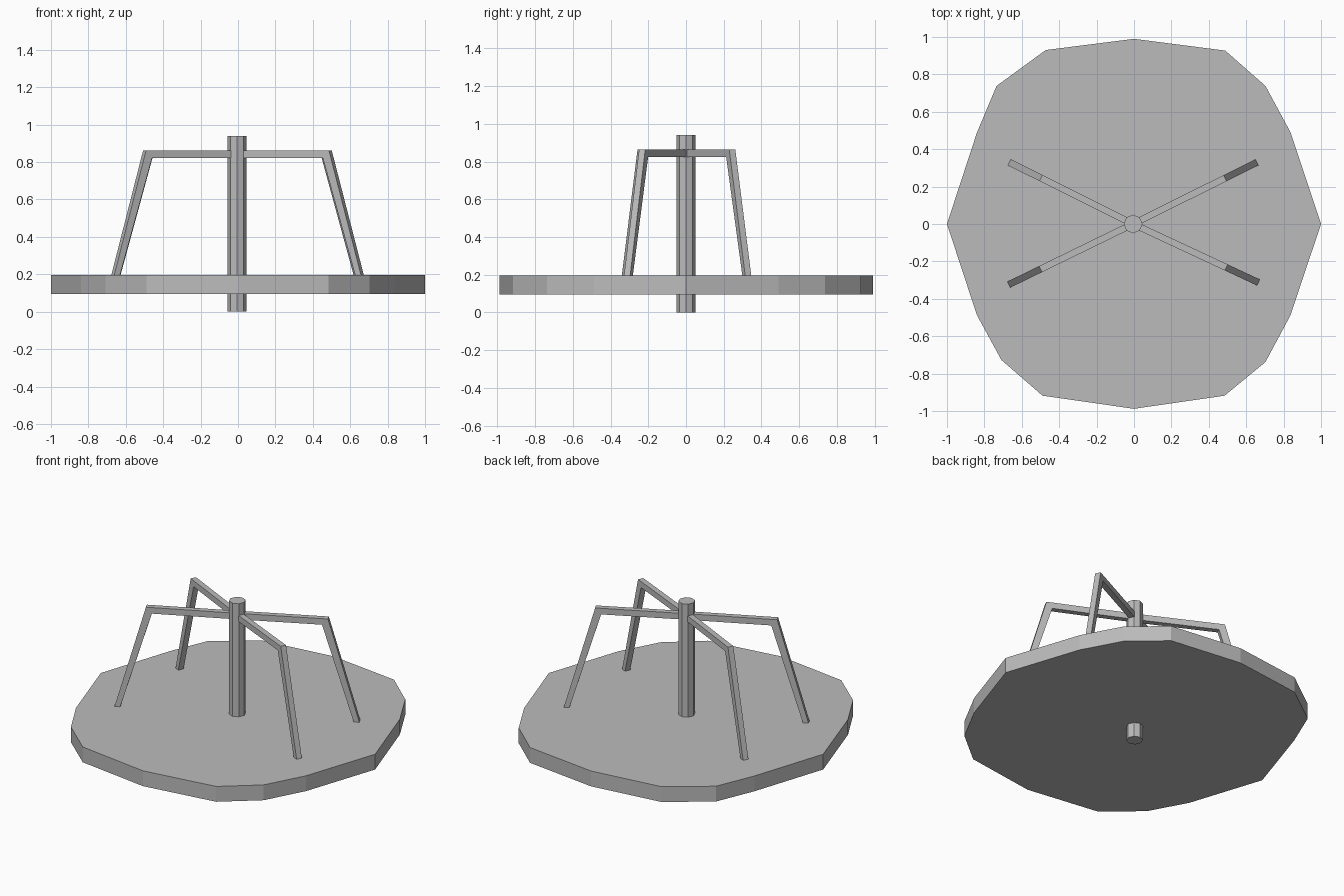
import bpy, bmesh
from math import sin, cos, pi, radians
from mathutils import Vector

cube = bpy.data.objects.get("Cube")
if cube:
    bpy.data.objects.remove(cube, do_unlink=True)

grey = bpy.data.materials.new("plain grey")
grey.use_nodes = True
GREY = (0.5, 0.5, 0.5, 1)
grey.diffuse_color = GREY
grey.node_tree.nodes["Principled BSDF"].inputs["Base Color"].default_value = GREY


def extrude_profile(name, points, offset):
    """Closed prism: a flat outline swept along an offset."""
    bm = bmesh.new()
    face = bm.faces.new([bm.verts.new(p) for p in points])
    side = bmesh.ops.extrude_face_region(bm, geom=[face])["geom"]
    bmesh.ops.translate(bm, vec=offset,
                        verts=[v for v in side if isinstance(v, bmesh.types.BMVert)])
    bmesh.ops.recalc_face_normals(bm, faces=bm.faces)
    mesh = bpy.data.meshes.new(name)
    bm.to_mesh(mesh)
    bm.free()
    mesh.materials.append(grey)
    obj = bpy.data.objects.new(name, mesh)
    bpy.context.collection.objects.link(obj)
    return obj


CENTRE_X = -0.005

# Irregular sixteen-sided platform
outline = [(1, 0), (.837, .49), (.703, .738), (.488, .927), (0, .99),
           (-.472, .93), (-.735, .738), (-.84, .488), (-1, 0), (-.84, -.487),
           (-.709, -.727), (-.489, -.918), (0, -.988), (.484, -.918),
           (.703, -.738), (.837, -.487)]
extrude_profile("platform", [(x, y, .094) for x, y in outline], (0, 0, .101))

# Eight-sided centre pole
ring = [(CENTRE_X + .05 * cos(i * pi / 4), .05 * sin(i * pi / 4), 0) for i in range(8)]
extrude_profile("centre_pole", ring, (0, 0, .94))

# Four bent handrails: a level bar from the pole, then a splayed leg
WIDTH = .036
rail = [(0, .863), (.55, .863), (.741, .19), (.707, .19), (.514, .823), (0, .823)]
for name, angle in (("back_left", 26.5), ("back_right", 153.5),
                    ("front_right", 206), ("front_left", 335)):
    a = radians(angle)
    out = Vector((cos(a), sin(a), 0))
    across = Vector((-sin(a), cos(a), 0)) * WIDTH
    start = Vector((CENTRE_X, 0, 0)) - across / 2
    extrude_profile(name + "_handrail",
                    [start + out * r + Vector((0, 0, z)) for r, z in rail], across)
